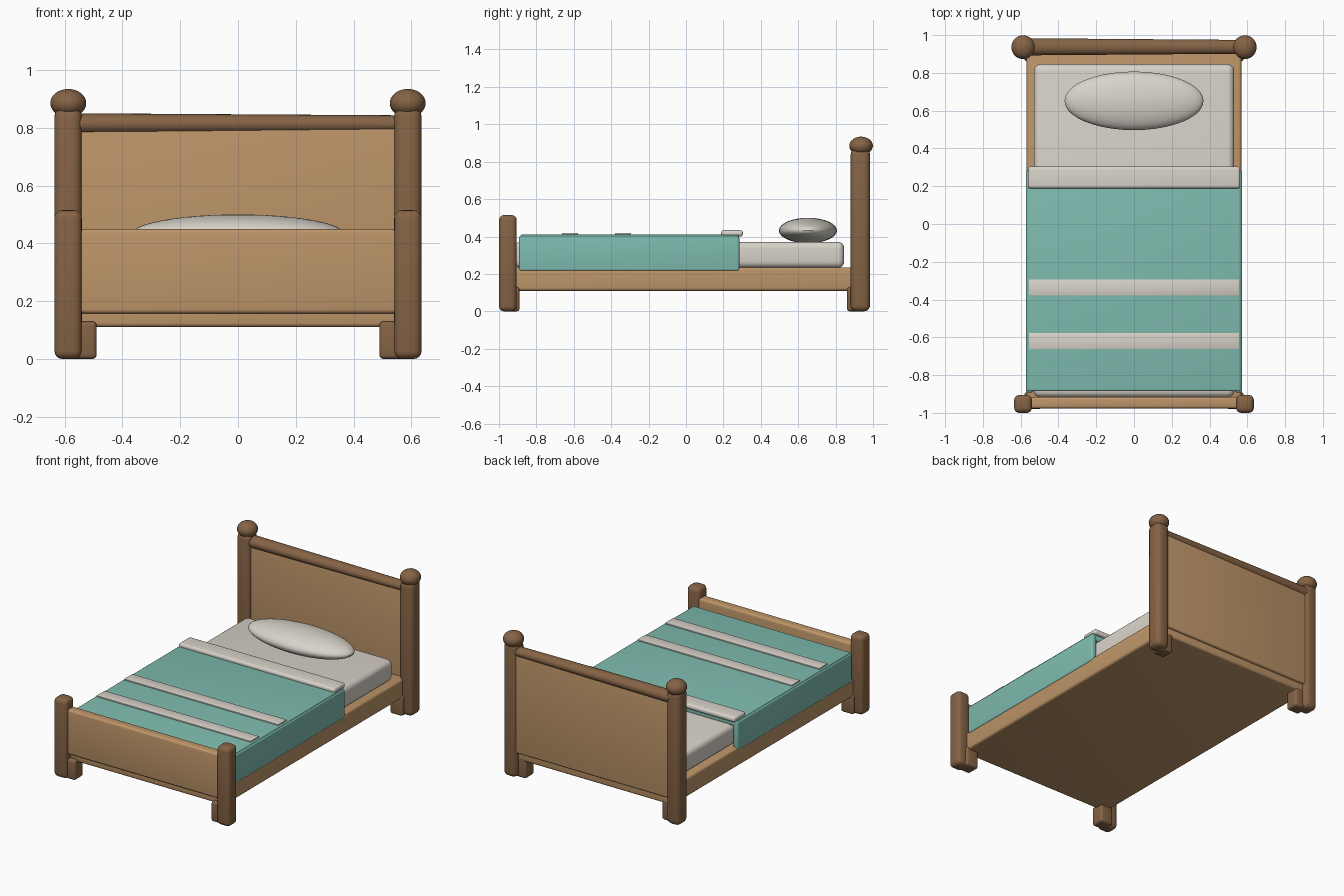
import bpy
import bmesh
import math
from mathutils import Matrix

if "Cube" in bpy.data.objects:
    bpy.data.objects.remove(bpy.data.objects["Cube"])


def material(name, rgb):
    m = bpy.data.materials.new(name)
    m.diffuse_color = (*rgb, 1.0)
    m.use_nodes = True
    m.node_tree.nodes["Principled BSDF"].inputs["Base Color"].default_value = m.diffuse_color
    return m


TAN = material("tan wood", (0.51, 0.30, 0.14))
BROWN = material("dark brown wood", (0.235, 0.125, 0.06))
CREAM = material("cream linen", (0.69, 0.65, 0.585))
TEAL = material("teal blanket", (0.21, 0.50, 0.43))


def finish(name, bm, mat):
    me = bpy.data.meshes.new(name)
    bm.to_mesh(me)
    bm.free()
    me.materials.append(mat)
    ob = bpy.data.objects.new(name, me)
    bpy.context.collection.objects.link(ob)
    for o in bpy.context.selected_objects:
        o.select_set(False)
    ob.select_set(True)
    bpy.context.view_layer.objects.active = ob
    bpy.ops.object.shade_smooth_by_angle(angle=math.radians(35))
    return ob


def box(name, x, y, z, mat, bevel=0.01, segments=4):
    """Rounded box from (min, max) ranges on each axis."""
    bm = bmesh.new()
    size = [r[1] - r[0] for r in (x, y, z)]
    mid = [(r[0] + r[1]) / 2 for r in (x, y, z)]
    bmesh.ops.create_cube(bm, size=1, matrix=Matrix.Translation(mid) @ Matrix.Diagonal((*size, 1)))
    bmesh.ops.bevel(bm, geom=bm.edges[:], offset=bevel, segments=segments,
                    profile=0.5, affect='EDGES', clamp_overlap=True)
    return finish(name, bm, mat)


def ellipsoid(name, centre, radii, mat):
    bm = bmesh.new()
    bmesh.ops.create_uvsphere(bm, u_segments=40, v_segments=24, radius=1,
                              matrix=Matrix.Translation(centre) @ Matrix.Diagonal((*radii, 1)))
    return finish(name, bm, mat)


def mirrored(lo, hi, side):
    return (lo, hi) if side > 0 else (-hi, -lo)


# Bed base and boards
box("bed_base", (-0.568, 0.568), (-0.95, 0.95), (0.11, 0.235), TAN, 0.015)
box("headboard_panel", (-0.56, 0.56), (0.908, 0.968), (0.16, 0.82), TAN, 0.012)
box("footboard_panel", (-0.56, 0.56), (-0.977, -0.915), (0.157, 0.45), TAN, 0.015)

# Slightly tapered top rail of the headboard
bm = bmesh.new()
bmesh.ops.create_cone(bm, cap_ends=True, segments=24, radius1=0.037, radius2=0.03, depth=1.12,
                      matrix=Matrix.Translation((0, 0.938, 0.813)) @ Matrix.Diagonal((1, 1.22, 1, 1))
                      @ Matrix.Rotation(math.pi / 2, 4, 'Y'))
finish("headboard_rail", bm, BROWN)

# Posts, knobs and small legs
for side, label in ((-1, "left"), (1, "right")):
    px = mirrored(0.54, 0.635, side)
    box(f"head_post_{label}", px, (0.88, 0.984), (0, 0.87), BROWN, 0.032)
    box(f"foot_post_{label}", px, (-1.0, -0.905), (0, 0.515), BROWN, 0.028)
    ellipsoid(f"post_knob_{label}", (0.587 * side, 0.936, 0.885), (0.062, 0.063, 0.049), BROWN)
    lx = mirrored(0.489, 0.58, side)
    box(f"front_leg_{label}", lx, (-0.98, -0.89), (0, 0.13), BROWN, 0.015)
    box(f"back_leg_{label}", lx, (0.861, 0.95), (0, 0.13), BROWN, 0.015)

# Bedding
box("mattress", (-0.53, 0.53), (-0.918, 0.846), (0.232, 0.372), CREAM, 0.035, 5)
ellipsoid("pillow", (0, 0.652, 0.432), (0.368, 0.155, 0.068), CREAM)
box("blanket_top", (-0.565, 0.565), (-0.885, 0.283), (0.365, 0.411), TEAL, 0.01)
for side, label in ((-1, "left"), (1, "right")):
    box(f"blanket_side_{label}", mirrored(0.535, 0.573, side), (-0.893, 0.285),
        (0.215, 0.403), TEAL, 0.012)
box("blanket_fold", (-0.562, 0.562), (0.188, 0.304), (0.4, 0.434), CREAM, 0.014)
for i, y in enumerate((-0.336, -0.62)):
    box(f"blanket_stripe_{i + 1}", (-0.556, 0.556), (y - 0.043, y + 0.043),
        (0.409, 0.4185), CREAM, 0.003, 2)
